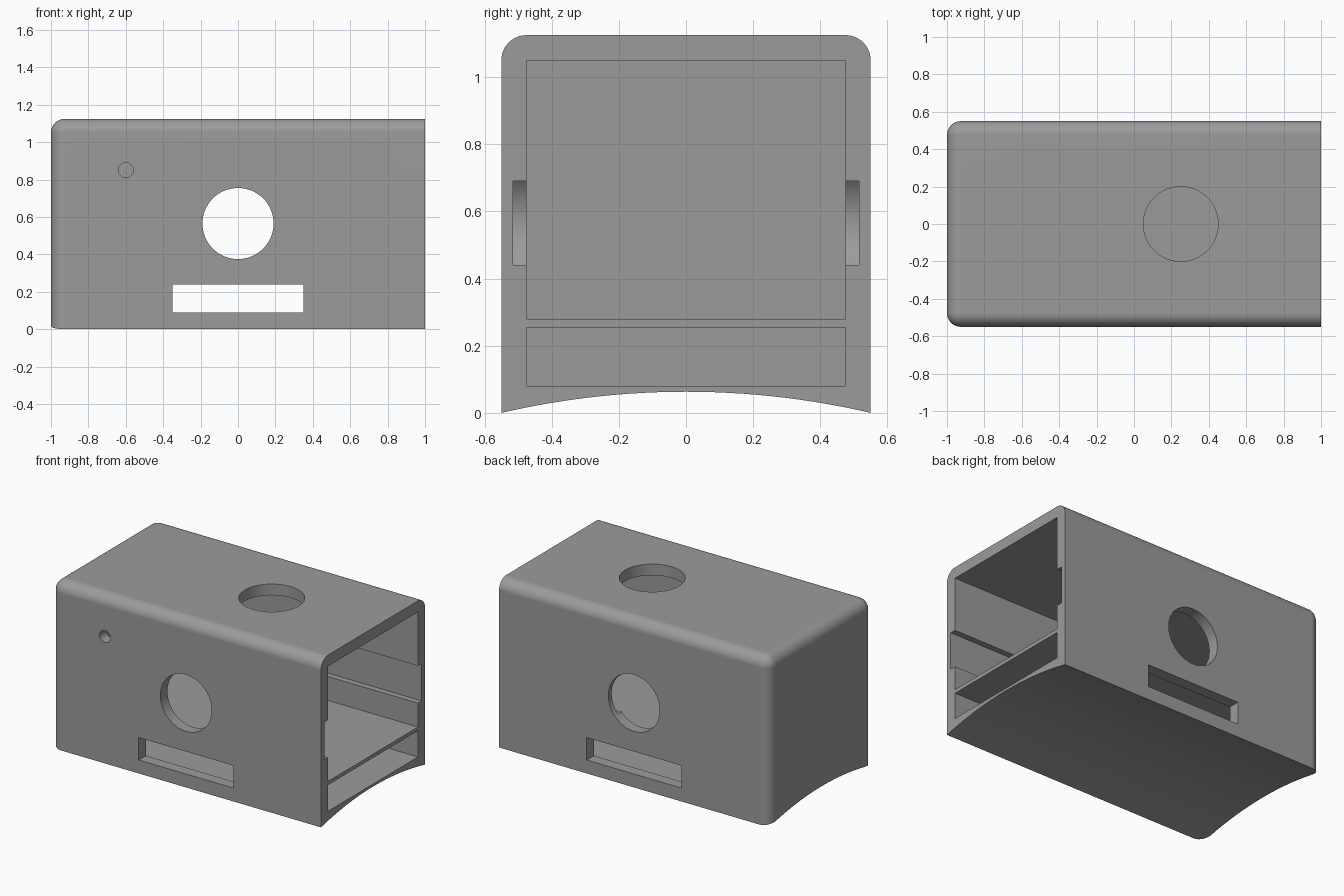
import bpy, bmesh, math
from mathutils import Matrix, Vector

cube = bpy.data.objects.get("Cube")
if cube:
    bpy.data.objects.remove(cube, do_unlink=True)

WALL_Y, TOP, INNER = 0.55, 1.125, 0.475
FILLET = 0.075

grey = bpy.data.materials.new("plain grey")
grey.use_nodes = True
grey.diffuse_color = (0.33, 0.33, 0.33, 1)
grey.node_tree.nodes["Principled BSDF"].inputs["Base Color"].default_value = (0.33, 0.33, 0.33, 1)


def add_object(name, bm):
    mesh = bpy.data.meshes.new(name)
    bm.to_mesh(mesh)
    bm.free()
    mesh.materials.append(grey)
    obj = bpy.data.objects.new(name, mesh)
    bpy.context.collection.objects.link(obj)
    return obj


def box_bm(low, high):
    low, high = Vector(low), Vector(high)
    bm = bmesh.new()
    bmesh.ops.create_cube(bm, size=1, matrix=Matrix.Translation((low + high) / 2)
                          @ Matrix.Diagonal((*(high - low), 1)))
    return bm


def box(name, low, high):
    return add_object(name, box_bm(low, high))


def cylinder(name, center, radius, depth, axis, sides=64):
    bm = bmesh.new()
    turn = Vector((0, 0, 1)).rotation_difference(Vector(axis)).to_matrix().to_4x4()
    bmesh.ops.create_cone(bm, cap_ends=True, segments=sides, radius1=radius, radius2=radius,
                          depth=depth, matrix=Matrix.Translation(center) @ turn)
    return add_object(name, bm)


# Outer shell: rounded top and closed end, square open end and underside
bm = box_bm((-1, -WALL_Y, 0), (1, WALL_Y, TOP))


def is_rounded(edge):
    mid = (edge.verts[0].co + edge.verts[1].co) / 2
    on_top, on_end, on_side = mid.z > TOP - 0.01, mid.x < -0.99, abs(mid.y) > WALL_Y - 0.01
    return on_top + on_end + on_side == 2


bmesh.ops.bevel(bm, geom=[e for e in bm.edges if is_rounded(e)], offset=FILLET,
                segments=10, profile=0.5, affect='EDGES')
housing = add_object("housing", bm)

# Cavities on either side of the shelf, open towards +x
cutters = [
    box("upper_cavity", (-0.925, -INNER, 0.28), (1.2, INNER, 1.05)),
    box("lower_cavity", (-0.925, -INNER, 0.08), (1.2, INNER, 0.255)),
]

# Sliding grooves running from the side holes to the open end
for side, name in ((-1, "front_groove"), (1, "back_groove")):
    y1, y2 = sorted((side * 0.4, side * 0.515))
    cutters.append(box(name, (0, y1, 0.44), (1.2, y2, 0.69)))

# Arched underside
rise = 0.063
arch = (WALL_Y ** 2 + rise ** 2) / (2 * rise)
cutters.append(cylinder("underside_arch", (0, 0, rise - arch), arch, 3, (1, 0, 0), 360))

# Openings through the walls and the roof
cutters += [
    cylinder("side_holes", (0, 0, 0.565), 0.19, 2, (0, 1, 0)),
    box("side_slots", (-0.35, -1, 0.09), (0.35, 1, 0.24)),
    cylinder("indicator_hole", (-0.6, -0.5, 0.85), 0.04, 0.4, (0, 1, 0), 32),
    cylinder("roof_hole", (0.25, 0, 1.1), 0.2, 0.4, (0, 0, 1)),
]

for cutter in cutters:
    cutter.hide_render = True
    cut = housing.modifiers.new(cutter.name, 'BOOLEAN')
    cut.operation = 'DIFFERENCE'
    cut.solver = 'EXACT'
    cut.object = cutter

# Bake the cuts and drop the cutters
bpy.context.view_layer.update()
graph = bpy.context.evaluated_depsgraph_get()
result = bpy.data.meshes.new_from_object(housing.evaluated_get(graph))
housing.modifiers.clear()
housing.data = result
result.materials.clear()
result.materials.append(grey)
for cutter in cutters:
    bpy.data.objects.remove(cutter, do_unlink=True)

# Smooth fillets and holes with crisp edges
bpy.ops.object.select_all(action='DESELECT')
housing.select_set(True)
bpy.context.view_layer.objects.active = housing
bpy.ops.object.shade_smooth_by_angle(angle=math.radians(30))
weighted = housing.modifiers.new("weighted_normals", 'WEIGHTED_NORMAL')
weighted.keep_sharp = True
